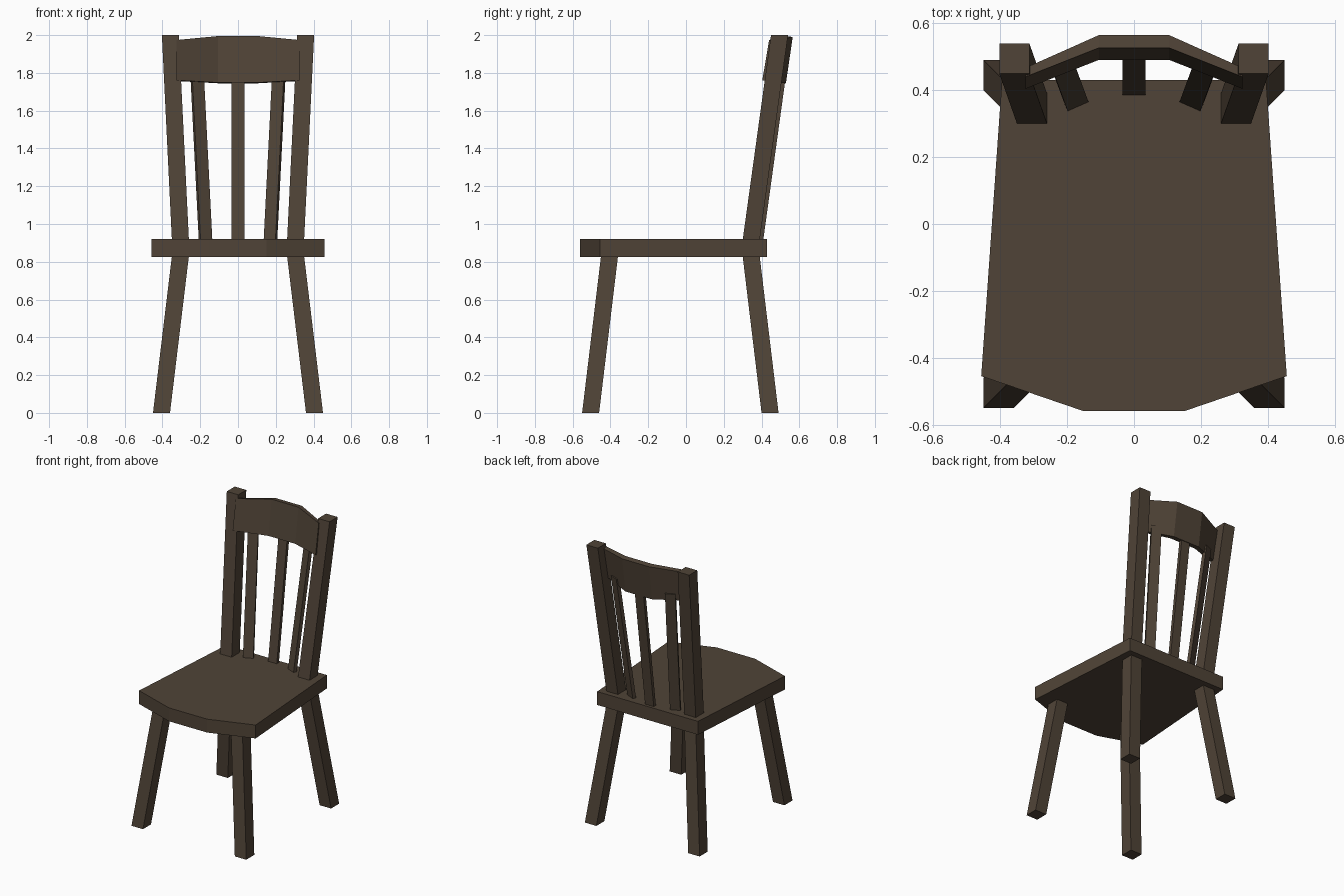
import bpy
import bmesh

if "Cube" in bpy.data.objects:
    bpy.data.objects.remove(bpy.data.objects["Cube"])

wood = bpy.data.materials.new("dark brown wood")
wood.diffuse_color = (0.08, 0.057, 0.038, 1)
wood.use_nodes = True
wood.node_tree.nodes["Principled BSDF"].inputs["Base Color"].default_value = wood.diffuse_color


def make(name, bm):
    bmesh.ops.recalc_face_normals(bm, faces=bm.faces)
    mesh = bpy.data.meshes.new(name)
    bm.to_mesh(mesh)
    bm.free()
    mesh.materials.append(wood)
    obj = bpy.data.objects.new(name, mesh)
    bpy.context.collection.objects.link(obj)
    return obj


def loft(name, bottom, top):
    """Solid joining two matching loops of 3D points."""
    bm = bmesh.new()
    a = [bm.verts.new(p) for p in bottom]
    b = [bm.verts.new(p) for p in top]
    bm.faces.new(a)
    bm.faces.new(b)
    n = len(a)
    for i in range(n):
        j = (i + 1) % n
        bm.faces.new((a[i], a[j], b[j], b[i]))
    return make(name, bm)


def square(x, y, z, s=0.045):
    return [(x - s, y - s, z), (x + s, y - s, z), (x + s, y + s, z), (x - s, y + s, z)]


# Seat with a faceted bowed front edge
half = [(0.395, 0.43), (0.457, -0.455), (0.15, -0.56)]
outline = half + [(-x, y) for x, y in reversed(half)]
loft("seat", [(x, y, 0.825) for x, y in outline], [(x, y, 0.92) for x, y in outline])

for side, label in ((-1, "left"), (1, "right")):
    # Splayed legs
    loft("front_leg_" + label, square(side * 0.405, -0.505, 0), square(side * 0.305, -0.405, 0.83))
    loft("back_leg_" + label, square(side * 0.405, 0.445, 0), square(side * 0.305, 0.345, 0.83))
    # Back posts leaning outward and backward
    loft("back_post_" + label, square(side * 0.305, 0.345, 0.915), square(side * 0.358, 0.495, 2.0))


# Back slats, side ones turned to follow the curve of the rail
def slat_loop(x, y, z, slope, w=0.034, t=0.024):
    n = (1 + slope * slope) ** 0.5
    ux, uy = 1 / n, slope / n
    return [(x - ux * w, y - uy * w, z), (x + ux * w, y + uy * w, z),
            (x + ux * w - uy * t, y + uy * w + ux * t, z),
            (x - ux * w - uy * t, y - uy * w + ux * t, z)]


for label, s in (("left", -1), ("middle", 0), ("right", 1)):
    yb = 0.385 if s == 0 else 0.351
    loft("back_slat_" + label,
         slat_loop(s * 0.167, yb, 0.915, -0.44 * s),
         slat_loop(s * 0.212, yb + 0.122, 1.80, -0.44 * s))

# Curved top rail: sections of (x, outer y, inner y, top z, bottom z)
half = [(0.105, 0.565, 0.527, 1.995, 1.745), (0.325, 0.467, 0.440, 1.974, 1.757)]
sections = [(-x, *r) for x, *r in reversed(half)] + half
lean = 0.036
bm = bmesh.new()
rings = [[bm.verts.new(p) for p in (
    (x, yi - lean, zb + 0.004), (x, yo - lean, zb),
    (x, yo, zt - 0.005), (x, yi, zt))] for x, yo, yi, zt, zb in sections]
for a, b in zip(rings, rings[1:]):
    for i in range(4):
        j = (i + 1) % 4
        bm.faces.new((a[i], a[j], b[j], b[i]))
bm.faces.new(rings[0])
bm.faces.new(rings[-1])
make("top_rail", bm)
